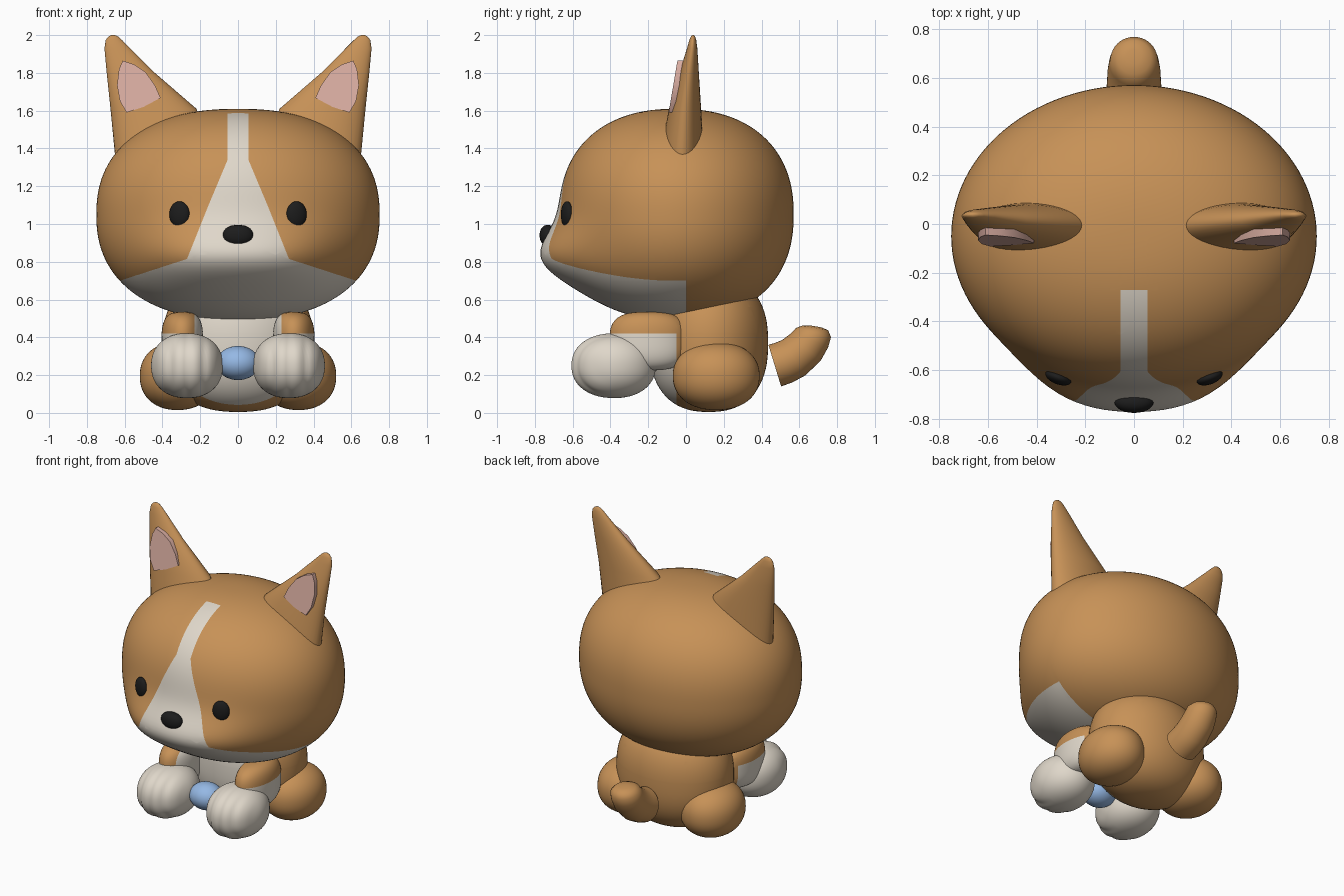
import bpy, bmesh, math
from mathutils import Vector, Matrix

cube = bpy.data.objects.get("Cube")
if cube:
    bpy.data.objects.remove(cube, do_unlink=True)


def material(name, rgb):
    m = bpy.data.materials.new(name)
    m.use_nodes = True
    m.diffuse_color = (*rgb, 1)
    m.node_tree.nodes["Principled BSDF"].inputs["Base Color"].default_value = (*rgb, 1)
    return m


TAN = material("tan_fur", (0.57, 0.285, 0.095))
CREAM = material("cream_fur", (0.74, 0.68, 0.59))
PINK = material("ear_pink", (0.70, 0.42, 0.36))
BLACK = material("black", (0.012, 0.012, 0.012))
BLUE = material("ball_blue", (0.30, 0.48, 0.78))


def finish(bm, name, mats, sharp=40):
    """Turn a bmesh into a smooth shaded object."""
    bmesh.ops.recalc_face_normals(bm, faces=bm.faces)
    me = bpy.data.meshes.new(name)
    bm.to_mesh(me)
    bm.free()
    for m in mats:
        me.materials.append(m)
    for p in me.polygons:
        p.use_smooth = True
    me.set_sharp_from_angle(angle=math.radians(sharp))
    ob = bpy.data.objects.new(name, me)
    bpy.context.scene.collection.objects.link(ob)
    return ob


def blob(center, radii, n=2.0, seg=48, turn=0):
    """Ellipsoid whose upright outline is squared off by exponent n."""
    bm = bmesh.new()
    bmesh.ops.create_uvsphere(bm, u_segments=seg, v_segments=seg * 2 // 3, radius=1)
    rot = Matrix.Rotation(math.radians(turn), 3, "Z")
    for v in bm.verts:
        c = v.co.normalized()
        k = (math.hypot(c.x, c.y) ** n + abs(c.z) ** n) ** (-1 / n)
        v.co = rot @ Vector([a * k * r for a, r in zip(c, radii)]) + Vector(center)
    return bm


def loft(rings, seg=40):
    """Skin through elliptical rings given as (centre, u axis, v axis)."""
    bm = bmesh.new()
    loops = []
    for c, u, v in rings:
        angles = [2 * math.pi * i / seg for i in range(seg)]
        loops.append([bm.verts.new(Vector(c) + Vector(u) * math.cos(a) + Vector(v) * math.sin(a))
                      for a in angles])
    for a, b in zip(loops, loops[1:]):
        for i in range(seg):
            j = (i + 1) % seg
            bm.faces.new((a[i], a[j], b[j], b[i]))
    bm.faces.new(loops[0])
    bm.faces.new(loops[-1])
    return bm


def cut(bm, co, normal, near=lambda c: True):
    """Add a clean colour edge where a plane crosses the chosen faces."""
    faces = [f for f in bm.faces if near(f.calc_center_median())]
    geom = set(faces)
    for f in faces:
        geom.update(f.verts)
        geom.update(f.edges)
    bmesh.ops.bisect_plane(bm, geom=list(geom), dist=1e-5, plane_co=co, plane_no=normal)


def paint(bm, is_cream):
    for f in bm.faces:
        f.material_index = int(is_cream(f.calc_center_median()))


# Head with a swollen muzzle
head = blob((0, -0.05, 1.05), (0.75, 0.62, 0.56), 2.3, 112)
for v in head.verts:
    if v.co.y < 0:
        x, z = v.co.x, v.co.z
        v.co.y -= 0.135 * math.exp(-(x / 0.5) ** 4 - ((z - 0.81) / 0.17) ** 2)

# Face marking: half width of the cream blaze by height
EDGE = [(0.055, 1.7), (0.055, 1.34), (0.16, 1.09), (0.20, 0.99), (0.27, 0.815), (0.64, 0.695)]


def face_cream(c):
    if c.y > 0 or (c.z > 1.3 and c.y > -0.27):
        return False
    if c.z < EDGE[-1][1]:
        return True
    for (x0, z0), (x1, z1) in zip(EDGE, EDGE[1:]):
        if z1 <= c.z <= z0:
            return abs(c.x) < x0 + (x1 - x0) * (z0 - c.z) / (z0 - z1)
    return False


for s in (1, -1):
    for (x0, z0), (x1, z1) in zip(EDGE, EDGE[1:]):
        cut(head, (s * x0, 0, z0), (z0 - z1, 0, s * (x1 - x0)),
            lambda c: c.y < 0 and z1 - 0.04 < c.z < z0 + 0.04 and c.x * s > 0)
cut(head, (0, 0, EDGE[-1][1]), (0, 0, 1), lambda c: c.y < 0.05 and abs(c.x) > 0.5)
cut(head, (0, 0, 0), (0, 1, 0), lambda c: c.z < 0.8)
cut(head, (0, -0.27, 0), (0, 1, 0), lambda c: c.z > 1.3 and abs(c.x) < 0.1)
paint(head, face_cream)
finish(head, "head", [TAN, CREAM], 60)


# Body and upper arms share one bib rule
def bib_cream(c):
    return c.y < -0.05 and (c.z < 0.42 or abs(c.x) < 0.23)


def finish_bib(bm, name):
    cut(bm, (0, -0.05, 0), (0, 1, 0))
    cut(bm, (0, 0, 0.42), (0, 0, 1))
    for s in (1, -1):
        cut(bm, (s * 0.23, 0, 0), (1, 0, 0), lambda c: c.z > 0.42)
    paint(bm, bib_cream)
    finish(bm, name, [TAN, CREAM], 60)


finish_bib(blob((0, 0.12, 0.37), (0.4, 0.315, 0.365), 2.4, 64), "body")

# Ear sections: height, inner x, outer x, front y, back y
EAR = [(1.30, 0.10, 0.645, -0.15, 0.10), (1.61, 0.22, 0.675, -0.09, 0.08),
       (1.80, 0.44, 0.695, -0.035, 0.068), (1.93, 0.57, 0.707, 0.005, 0.06),
       (1.975, 0.615, 0.70, 0.018, 0.054), (1.993, 0.635, 0.685, 0.026, 0.048),
       (2.0, 0.652, 0.67, 0.034, 0.042)]
LEAF = [(0.61, 1.865), (0.55, 1.845), (0.49, 1.805), (0.44, 1.735), (0.41, 1.668),
        (0.50, 1.62), (0.59, 1.59), (0.625, 1.65), (0.64, 1.735), (0.63, 1.82)]

for s, side in ((1, "left"), (-1, "right")):
    # Ears
    rings = [((s * (a + b) / 2, (f + k) / 2, z), ((b - a) / 2, 0, 0), (0, (k - f) / 2, 0))
             for z, a, b, f, k in EAR]
    finish(loft(rings), side + "_ear", [TAN], 60)

    # Pink inner ear
    bm = bmesh.new()
    front = [bm.verts.new((s * x, 0.17 * (z - 1.59) - 0.092, z)) for x, z in LEAF]
    face = bm.faces.new(front)
    new = bmesh.ops.extrude_face_region(bm, geom=[face])["geom"]
    for v in new:
        if isinstance(v, bmesh.types.BMVert):
            v.co.y += 0.055
    finish(bm, side + "_inner_ear", [PINK])

    # Eyes
    finish(blob((s * 0.31, -0.63, 1.05), (0.056, 0.028, 0.07), seg=32, turn=s * 20),
           side + "_eye", [BLACK])

    # Upper arms
    finish_bib(blob((s * 0.295, -0.2, 0.38), (0.11, 0.205, 0.155), 3), side + "_arm")

    # Front paws with toe grooves
    center = Vector((s * 0.27, -0.385, 0.25))
    paw = blob(center, (0.19, 0.225, 0.172), 2.2, 72)
    for v in paw.verts:
        d = v.co - center
        toe = max(0, -d.y / 0.225)
        groove = (0.5 + 0.5 * math.cos(2 * math.pi * d.x / 0.09)) ** 2
        v.co = center + d * (1 - 0.05 * toe * groove)
    finish(paw, side + "_front_paw", [CREAM], 60)

    # Haunches
    finish(blob((s * 0.32, 0.16, 0.195), (0.2, 0.23, 0.18), 2.2), side + "_haunch", [TAN])

# Nose and ball
finish(blob((0, -0.732, 0.94), (0.08, 0.043, 0.055), 2.2, 32), "nose", [BLACK])
finish(blob((0, -0.35, 0.264), (0.115, 0.1, 0.09)), "ball", [BLUE])

# Tail: y, z, axis angle, radius
TAIL = [(0.47, 0.25, 17, 0.115), (0.52, 0.267, 23, 0.114), (0.57, 0.292, 33, 0.112),
        (0.63, 0.345, 50, 0.108), (0.66, 0.39, 65, 0.102), (0.675, 0.425, 75, 0.096),
        (0.684, 0.45, 80, 0.07), (0.687, 0.458, 80, 0.03)]
rings = []
for y, z, deg, r in TAIL:
    a = math.radians(deg)
    rings.append(((0, y, z), (r, 0, 0), (0, -r * math.sin(a), r * math.cos(a))))
finish(loft(rings), "tail", [TAN], 50)
